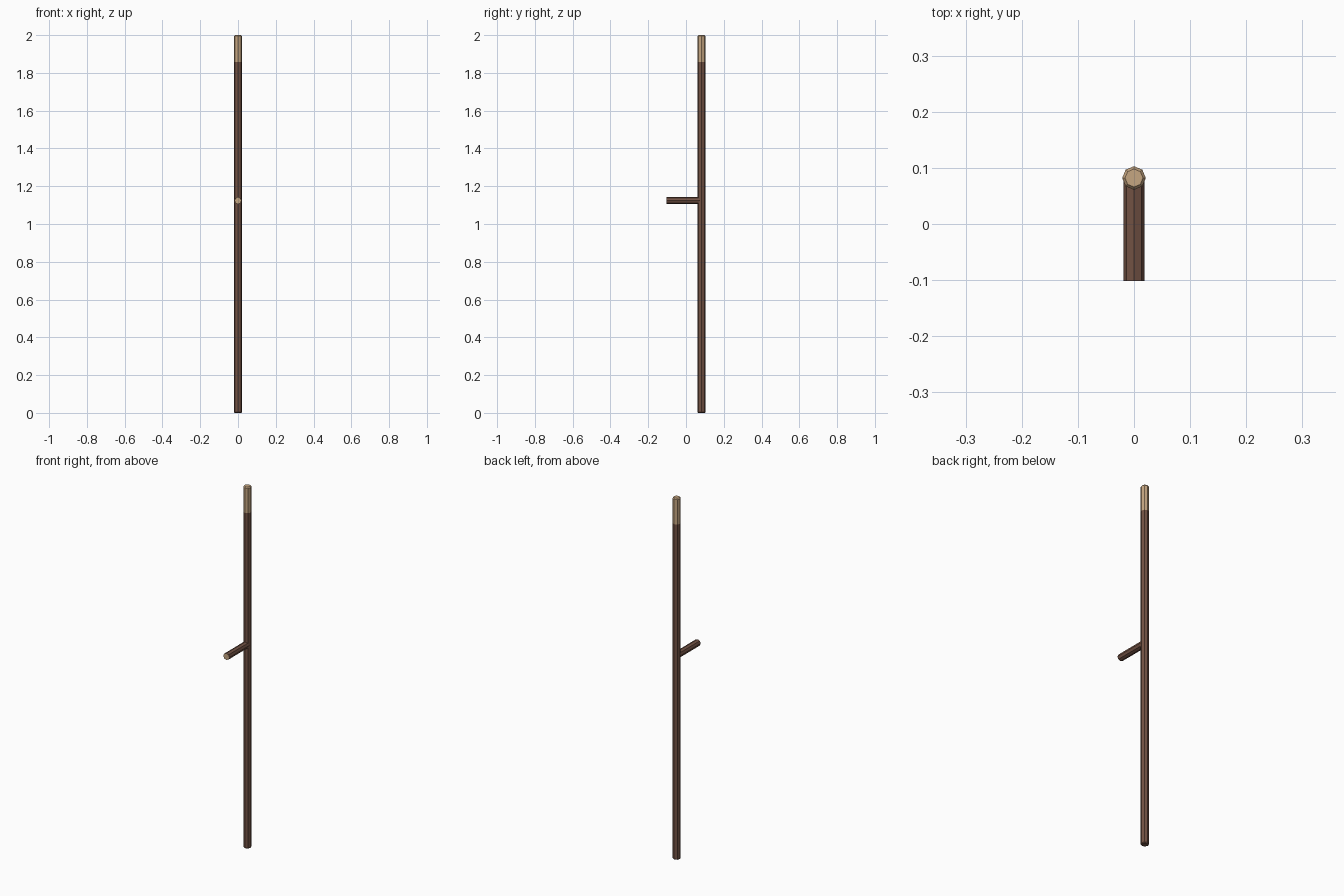
import bpy, bmesh
from math import pi
from mathutils import Matrix

if "Cube" in bpy.data.objects:
    bpy.data.objects.remove(bpy.data.objects["Cube"])


def material(name, color):
    m = bpy.data.materials.new(name)
    m.diffuse_color = (*color, 1)
    m.use_nodes = True
    m.node_tree.nodes["Principled BSDF"].inputs["Base Color"].default_value = m.diffuse_color
    return m


bark = material("bark", (0.17, 0.085, 0.058))
cut_wood = material("cut_wood", (0.56, 0.38, 0.22))


def rod(name, profile, matrix, mats, cap_mats):
    """Eight-sided rod through (radius, height, material of band above) rings."""
    bm = bmesh.new()
    rings = []
    for r, h, _ in profile:
        circle = bmesh.ops.create_circle(bm, segments=8, radius=r,
                                         matrix=Matrix.Translation((0, 0, h)))
        rings.append(circle["verts"])
    for (a, b), (_, _, mat) in zip(zip(rings, rings[1:]), profile):
        for i in range(8):
            j = (i + 1) % 8
            bm.faces.new((a[i], a[j], b[j], b[i])).material_index = mat
    bm.faces.new(rings[0]).material_index = cap_mats[0]
    bm.faces.new(rings[-1]).material_index = cap_mats[1]
    bmesh.ops.recalc_face_normals(bm, faces=bm.faces)
    bm.transform(matrix)
    me = bpy.data.meshes.new(name)
    bm.to_mesh(me)
    bm.free()
    for m in mats:
        me.materials.append(m)
    ob = bpy.data.objects.new(name, me)
    bpy.context.collection.objects.link(ob)
    return ob


# upright pole with a stripped, slightly chamfered tip
rod("pole",
    [(0.017, 0, 0), (0.021, 0.004, 0), (0.021, 1.857, 1),
     (0.021, 1.994, 1), (0.016, 2.0, 1)],
    Matrix.Translation((0, 0.082, 0)), (bark, cut_wood), (0, 1))

# side peg pointing to the front, with a cut end
rod("side_peg", [(0.0185, 0, 0), (0.0185, 0.184, 0)],
    Matrix.Translation((0, 0.082, 1.124)) @ Matrix.Rotation(pi / 2, 4, 'X'),
    (bark, cut_wood), (0, 1))
